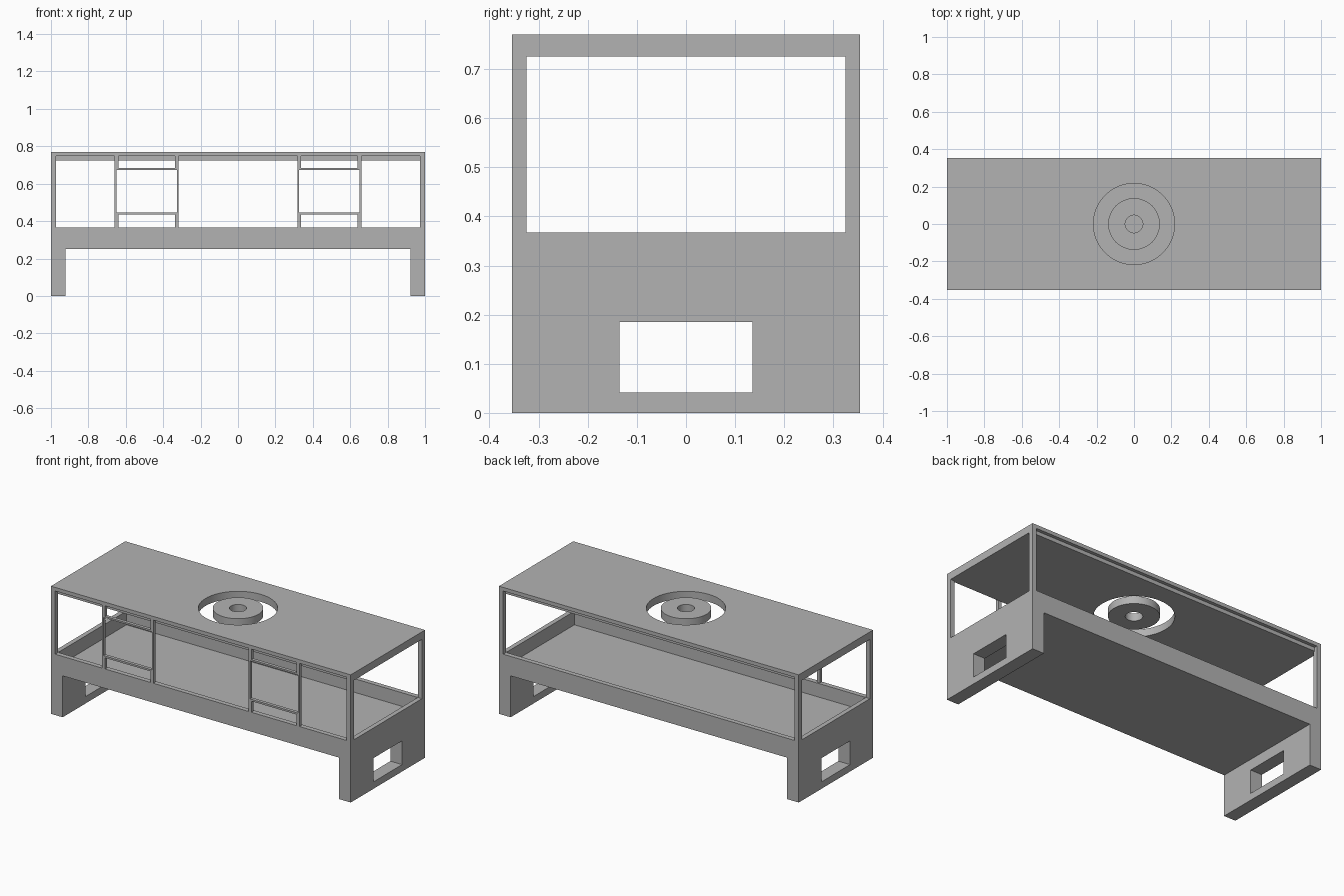
import bpy

cube = bpy.data.objects.get("Cube")
if cube:
    bpy.data.objects.remove(cube, do_unlink=True)

grey = bpy.data.materials.new("plain_grey")
grey.use_nodes = True
colour = (0.45, 0.45, 0.45, 1)
grey.diffuse_color = colour
grey.node_tree.nodes["Principled BSDF"].inputs["Base Color"].default_value = colour


def finish(name):
    obj = bpy.context.object
    obj.name = name
    obj.data.materials.append(grey)
    return obj


def box(name, x, y, z):
    """Box from (low, high) pairs on each axis."""
    axes = (x, y, z)
    bpy.ops.mesh.primitive_cube_add(size=1, location=[(a + b) / 2 for a, b in axes])
    obj = finish(name)
    obj.scale = [b - a for a, b in axes]
    bpy.ops.object.transform_apply(location=True, rotation=False, scale=True)
    return obj


def cylinder(name, radius, low, high):
    bpy.ops.mesh.primitive_cylinder_add(vertices=64, radius=radius, depth=high - low,
                                        location=(0, 0, (low + high) / 2))
    return finish(name)


def cut(target, cutter):
    """Subtract the cutter from the target, then remove it."""
    cutter.hide_render = True
    bpy.context.view_layer.objects.active = target
    mod = target.modifiers.new("cut", 'BOOLEAN')
    mod.operation = 'DIFFERENCE'
    mod.solver = 'EXACT'
    mod.object = cutter
    bpy.ops.object.modifier_apply(modifier=mod.name)
    bpy.data.objects.remove(cutter, do_unlink=True)


def span(half):
    return (-half, half)


def smooth(obj):
    bpy.ops.object.select_all(action='DESELECT')
    obj.select_set(True)
    bpy.context.view_layer.objects.active = obj
    bpy.ops.object.shade_smooth_by_angle()


HALF_Y, TOP, SILL, CEILING, RAIL = 0.354, 0.77, 0.367, 0.725, 0.748
INNER_X, INNER_Y = 0.972, 0.325

# Cabinet: legs, tray, corner posts and roof in one solid
body = box("cabinet_body", span(1), span(HALF_Y), (0, TOP))
cut(body, box("leg_gap", span(0.922), span(1), (-1, 0.25)))
cut(body, box("leg_windows", span(2), span(0.135), (0.042, 0.185)))
cut(body, box("tray_cavity", span(INNER_X), span(INNER_Y), (0.285, CEILING)))
cut(body, box("side_openings", span(2), span(INNER_Y), (SILL, CEILING)))
cut(body, box("long_openings", span(INNER_X), span(1), (SILL, CEILING)))

# Rebate under the front and back edges of the roof
for y in ((-1, -HALF_Y + 0.02), (HALF_Y - 0.02, 1)):
    cut(body, box("rebate", span(INNER_X), y, (SILL + 0.1, RAIL)))

# Round roof opening with a ring floating inside it
cut(body, cylinder("roof_hole", 0.217, 0.6, 1))
smooth(body)
ring = cylinder("roof_ring", 0.138, CEILING, TOP)
cut(ring, cylinder("ring_hole", 0.047, 0.6, 1))
smooth(ring)

# Two window frames on the front, each with three panes
for side, x in (("right", -0.488), ("left", 0.488)):
    frame = box(side + "_window_frame", (x - 0.171, x + 0.171),
                (-HALF_Y, -HALF_Y + 0.02), (SILL, RAIL))
    for half, z in ((0.151, (0.3, 0.434)), (0.161, (0.445, 0.674)), (0.151, (0.684, 0.8))):
        cut(frame, box("pane", (x - half, x + half), span(1), z))
